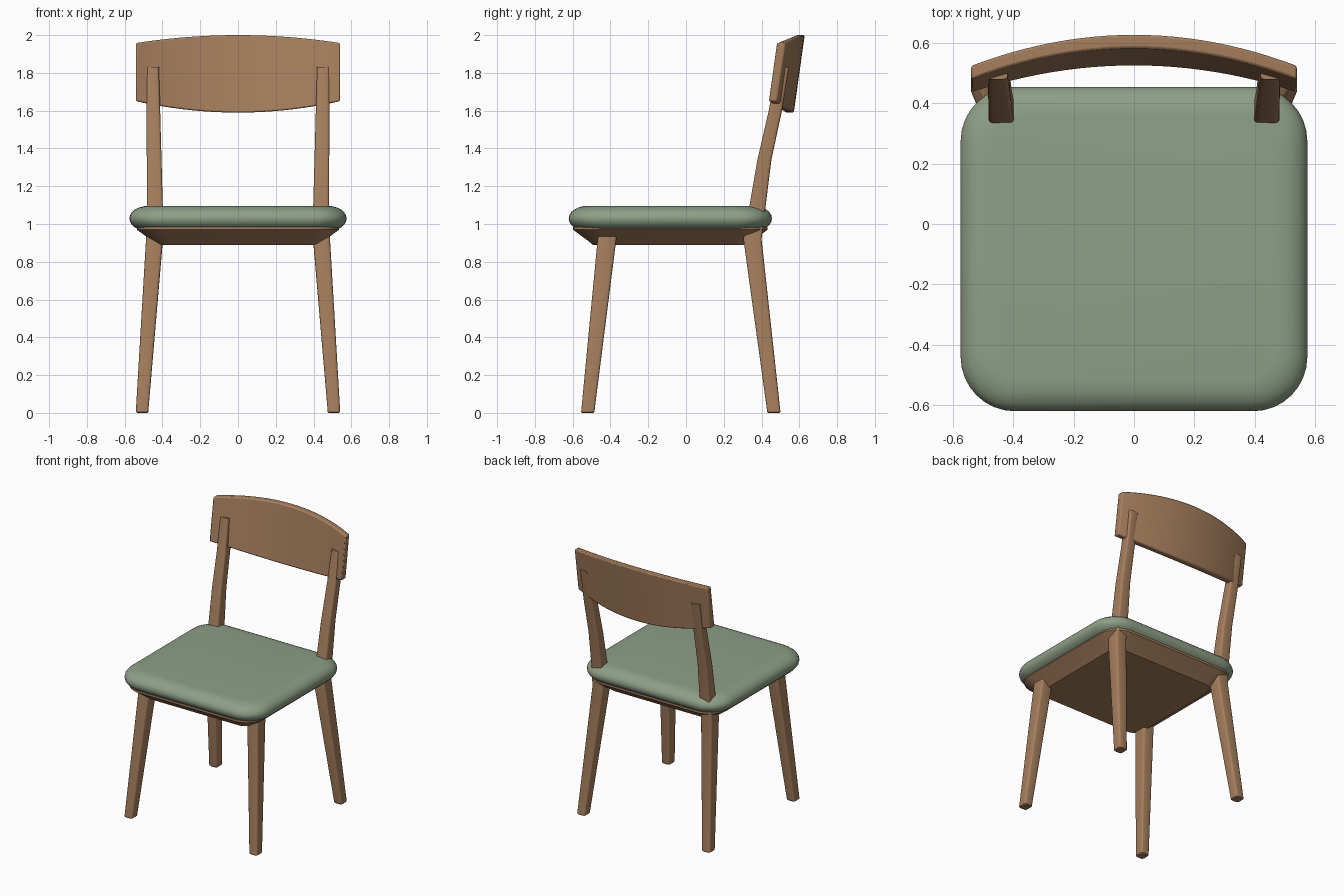
import bpy, bmesh, math

cube = bpy.data.objects.get("Cube")
if cube:
    bpy.data.objects.remove(cube, do_unlink=True)


def material(name, color):
    m = bpy.data.materials.new(name)
    m.use_nodes = True
    m.diffuse_color = (*color, 1)
    m.node_tree.nodes["Principled BSDF"].inputs["Base Color"].default_value = (*color, 1)
    return m


wood = material("warm wood", (0.38, 0.21, 0.11))
fabric = material("sage fabric", (0.27, 0.345, 0.24))


def finish(name, bm, mat, angle=35):
    bmesh.ops.recalc_face_normals(bm, faces=bm.faces)
    me = bpy.data.meshes.new(name)
    bm.to_mesh(me)
    bm.free()
    me.materials.append(mat)
    ob = bpy.data.objects.new(name, me)
    bpy.context.collection.objects.link(ob)
    bpy.ops.object.select_all(action="DESELECT")
    ob.select_set(True)
    bpy.context.view_layer.objects.active = ob
    bpy.ops.object.shade_smooth_by_angle(angle=math.radians(angle))
    return ob


def rounded_loft(name, sections, mat, steps=4, angle=35):
    """Skin rounded rectangles given as (x, y, z, half_x, half_y, corner radius)."""
    bm = bmesh.new()
    rings = []
    for cx, cy, z, hx, hy, r in sections:
        ring = []
        for q, (sx, sy) in enumerate([(1, 1), (-1, 1), (-1, -1), (1, -1)]):
            for i in range(steps + 1):
                a = math.pi / 2 * (q + i / steps)
                ring.append(bm.verts.new((cx + sx * (hx - r) + r * math.cos(a),
                                          cy + sy * (hy - r) + r * math.sin(a), z)))
        rings.append(ring)
    for low, high in zip(rings, rings[1:]):
        for i in range(len(low)):
            j = (i + 1) % len(low)
            bm.faces.new((low[i], low[j], high[j], high[i]))
    bm.faces.new(rings[0][::-1])
    bm.faces.new(rings[-1])
    return finish(name, bm, mat, angle)


SEAT_Y = -0.083

# Seat cushion with a pillowed edge
cushion = []
for i in range(13):
    t = math.pi * (i / 12 - 0.5)
    inset = 0.1 * (1 - math.cos(t))
    cushion.append((0, SEAT_Y, 1.029 + 0.067 * math.sin(t),
                    0.575 - inset, 0.538 - inset, 0.18 - 0.6 * inset))
rounded_loft("seat_cushion", cushion, fabric, 8, 50)

# Wooden seat pan, flaring upwards
rounded_loft("seat_base", [(0, SEAT_Y, z, h, h - 0.02, r) for z, h, r in
                           [(0.89, 0.43, 0.08), (0.912, 0.457, 0.1),
                            (0.97, 0.535, 0.15), (0.985, 0.535, 0.15)]], wood, 8)

# Tapered legs; each back leg runs on upwards as a back post
front_path = [(0, 0.508, -0.52, 0.027, 0.029), (0.006, 0.508, -0.52, 0.033, 0.035),
              (0.95, 0.44, -0.415, 0.045, 0.05)]
back_path = [(0, 0.508, 0.465, 0.027, 0.029), (0.006, 0.508, 0.465, 0.033, 0.035),
             (0.92, 0.442, 0.352, 0.045, 0.048), (1.09, 0.44, 0.378, 0.042, 0.043),
             (1.34, 0.444, 0.415, 0.039, 0.037), (1.6, 0.448, 0.473, 0.036, 0.035),
             (1.83, 0.452, 0.513, 0.033, 0.033)]
for side, label in ((1, "left"), (-1, "right")):
    for name, path in (("front_leg", front_path), ("back_leg_and_post", back_path)):
        rounded_loft(f"{label}_{name}",
                     [(side * x, y, z, hx, hy, 0.013) for z, x, y, hx, hy in path], wood, 3)

# Curved, reclined backrest with bowed top and bottom edges
bm = bmesh.new()
rows = []
COLS = 24
for i in range(COLS + 1):
    u = 2 * i / COLS - 1
    row = []
    for z, back in ((1.59 + 0.06 * u * u, 0), (2 - 0.042 * u * u, 0),
                    (2 - 0.042 * u * u, 1), (1.59 + 0.06 * u * u, 1)):
        y = 0.525 + 0.14 * (z - 1.59) - 0.097 * u * u + 0.046 * back
        row.append(bm.verts.new((0.54 * u, y, z)))
    rows.append(row)
for a, b in zip(rows, rows[1:]):
    for k in range(4):
        n = (k + 1) % 4
        bm.faces.new((a[k], a[n], b[n], b[k]))
bm.faces.new(rows[0])
bm.faces.new(rows[-1][::-1])
backrest = finish("backrest", bm, wood)
bevel = backrest.modifiers.new("soft edges", "BEVEL")
bevel.width = 0.008
bevel.segments = 2
bevel.limit_method = "ANGLE"
